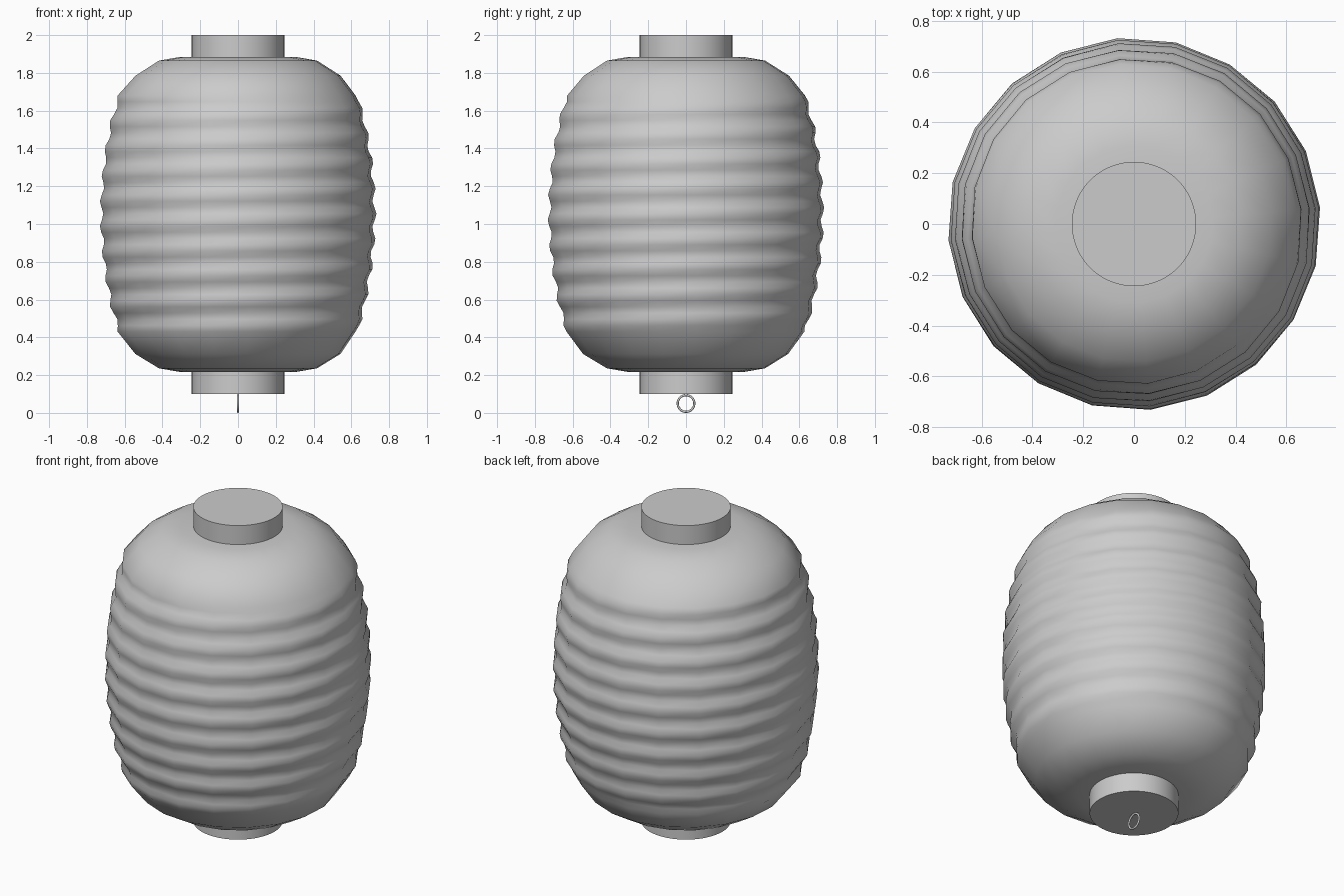
import bpy, math

if "Cube" in bpy.data.objects:
    bpy.data.objects.remove(bpy.data.objects["Cube"])

SIDES = 20
# half profile of the paper body: (radius, height)
PROFILE = [(0.20, 0.215), (0.31, 0.217), (0.42, 0.236), (0.545, 0.312), (0.632, 0.43),
           (0.675, 0.58), (0.707, 0.77), (0.722, 0.93), (0.726, 1.05), (0.722, 1.18),
           (0.707, 1.35), (0.675, 1.53), (0.632, 1.68), (0.545, 1.785), (0.42, 1.865),
           (0.31, 1.884), (0.20, 1.886)]
PITCH = 0.14


def radius_at(z):
    for (r0, z0), (r1, z1) in zip(PROFILE, PROFILE[1:]):
        if z0 <= z <= z1:
            return r0 + (r1 - r0) * (z - z0) / (z1 - z0)
    return PROFILE[-1][0]


# paper body: stacked rings with a spiral ripple that fades at the shoulders
heights = [p[1] for p in PROFILE[:4]]
count = 38
heights += [0.43 + (1.68 - 0.43) * i / count for i in range(count + 1)]
heights += [p[1] for p in PROFILE[-4:]]
verts, faces = [], []
for k, z in enumerate(heights):
    fade = max(0.0, min(1.0, (0.78 - abs(z - 1.05)) / 0.2))
    for i in range(SIDES):
        a = math.tau * i / SIDES + math.radians(5)
        r = radius_at(z) + 0.010 * fade * math.cos(math.tau * (z - 1.05) / PITCH - a)
        verts.append((r * math.cos(a), r * math.sin(a), z))
        if k:
            j = (i + 1) % SIDES
            b, t = (k - 1) * SIDES, k * SIDES
            faces.append((b + i, b + j, t + j, t + i))
mesh = bpy.data.meshes.new("paper_body")
mesh.from_pydata(verts, [], faces)
body = bpy.data.objects.new("paper_body", mesh)
bpy.context.collection.objects.link(body)
for p in mesh.polygons:
    p.use_smooth = True


# end caps
def cap(name, z0, z1):
    bpy.ops.mesh.primitive_cylinder_add(vertices=64, radius=0.245, depth=z1 - z0,
                                        location=(0, 0, (z0 + z1) / 2))
    bpy.context.object.name = name
    bpy.ops.object.shade_smooth_by_angle(angle=math.radians(40))


cap("top_cap", 1.85, 2.0)
cap("bottom_cap", 0.10, 0.25)

# hanging ring under the bottom cap
bpy.ops.mesh.primitive_torus_add(major_radius=0.044, minor_radius=0.006,
                                 major_segments=40, minor_segments=10,
                                 location=(0, 0, 0.05), rotation=(0, math.pi / 2, 0))
bpy.context.object.name = "tassel_ring"
bpy.ops.object.shade_smooth()
